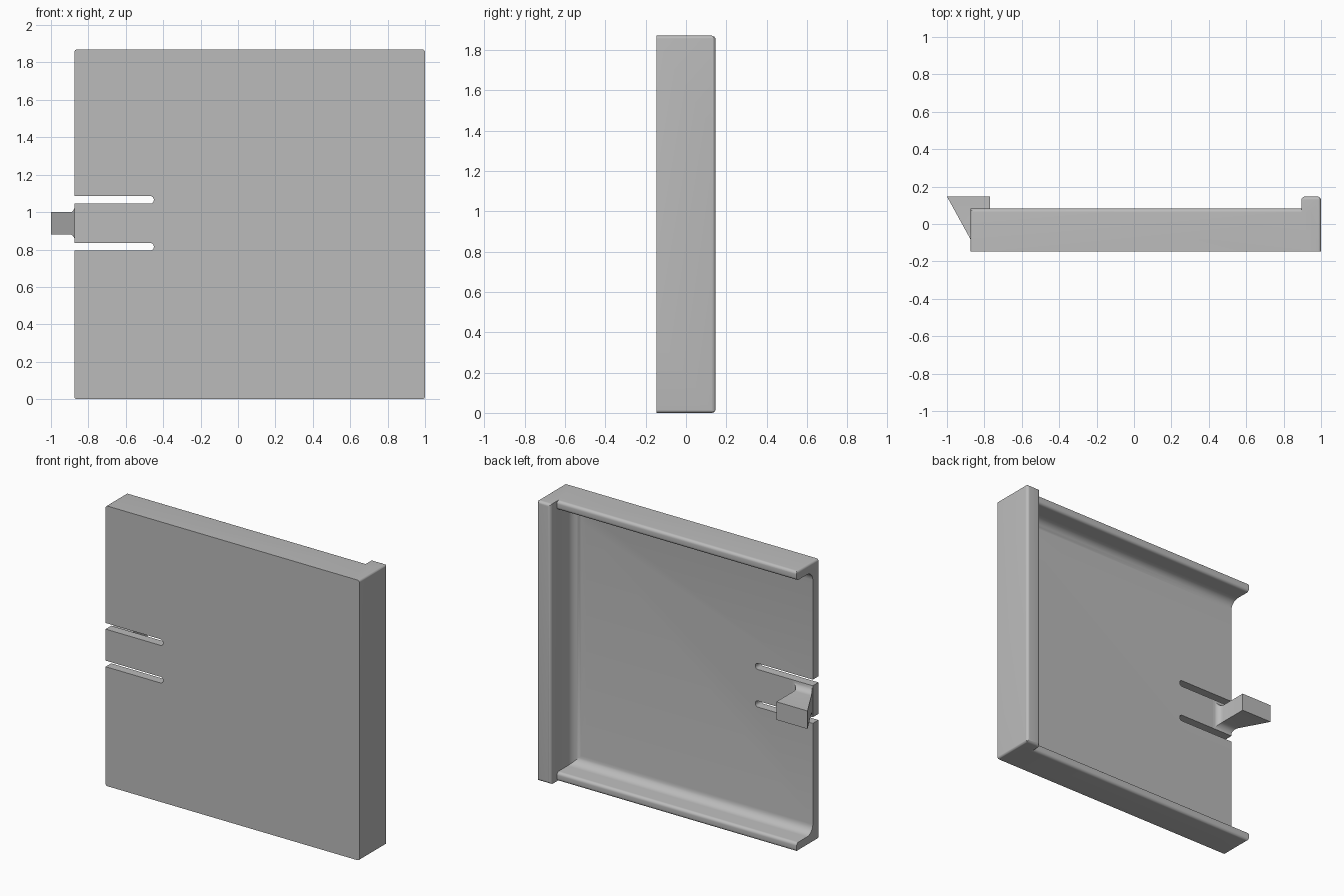
import bpy, bmesh, math
from mathutils import Vector

cube = bpy.data.objects.get("Cube")
if cube:
    bpy.data.objects.remove(cube, do_unlink=True)

grey = bpy.data.materials.new("plain_grey")
grey.use_nodes = True
grey.diffuse_color = (0.5, 0.5, 0.5, 1)
grey.node_tree.nodes["Principled BSDF"].inputs["Base Color"].default_value = (0.5, 0.5, 0.5, 1)

# Main dimensions
LEFT, RIGHT, HEIGHT = -0.875, 1.0, 1.87
FRONT, BACK, RIM, FLOOR = -0.147, 0.147, 0.083, -0.088
WALL, LIP_X = 0.06, 0.895
ROUND, FILLET = 0.02, 0.06
MID_Z = 0.94


def make_object(name, bm):
    bmesh.ops.recalc_face_normals(bm, faces=bm.faces[:])
    mesh = bpy.data.meshes.new(name)
    bm.to_mesh(mesh)
    bm.free()
    mesh.materials.append(grey)
    obj = bpy.data.objects.new(name, mesh)
    bpy.context.collection.objects.link(obj)
    return obj


def round_corners(corners, steps=6):
    """Turn (u, v, radius) corners into an outline with arcs (right angles)."""
    outline = []
    for i, (u, v, r) in enumerate(corners):
        p = Vector((u, v))
        if r == 0:
            outline.append(p)
            continue
        a = (Vector(corners[i - 1][:2]) - p).normalized() * r
        b = (Vector(corners[(i + 1) % len(corners)][:2]) - p).normalized() * r
        for k in range(steps + 1):
            t = math.pi / 2 * k / steps
            outline.append(p + a * (1 - math.sin(t)) + b * (1 - math.cos(t)))
    return outline


def prism(name, corners, axis, start, end):
    """Extrude a rounded outline along x, y or z."""
    place = {"x": lambda u, v, w: (w, u, v),
             "y": lambda u, v, w: (u, w, v),
             "z": lambda u, v, w: (u, v, w)}[axis]
    bm = bmesh.new()
    face = bm.faces.new([bm.verts.new(place(p.x, p.y, start)) for p in round_corners(corners)])
    moved = bmesh.ops.extrude_face_region(bm, geom=[face])["geom"]
    bmesh.ops.translate(bm, verts=[g for g in moved if isinstance(g, bmesh.types.BMVert)],
                        vec=place(0, 0, end - start))
    return make_object(name, bm)


def combine(target, tool, operation):
    mod = target.modifiers.new(operation, "BOOLEAN")
    mod.operation, mod.object, mod.solver = operation, tool, "EXACT"
    bpy.context.view_layer.objects.active = target
    bpy.ops.object.modifier_apply(modifier=mod.name)
    bpy.data.objects.remove(tool, do_unlink=True)


# Front plate with top and bottom rims, one channel section along x
panel = prism("panel", [
    (FRONT, 0, 0), (RIM, 0, ROUND), (RIM, WALL, ROUND), (FLOOR, WALL, FILLET),
    (FLOOR, HEIGHT - WALL, FILLET), (RIM, HEIGHT - WALL, ROUND),
    (RIM, HEIGHT, ROUND), (FRONT, HEIGHT, 0)], "x", LEFT - 0.05, 0.95)

# Tall side wall with rounded back edges
bm = bmesh.new()
bmesh.ops.create_cube(bm, size=1)
for v in bm.verts:
    v.co = (RIGHT if v.co.x > 0 else LIP_X, BACK if v.co.y > 0 else FRONT,
            HEIGHT if v.co.z > 0 else 0)
back_edges = [e for e in bm.edges if all(v.co.y > 0 for v in e.verts)]
bmesh.ops.bevel(bm, geom=back_edges, offset=ROUND, segments=6, profile=0.5, affect="EDGES")
combine(panel, make_object("side_wall", bm), "UNION")

# Inner fillet between side wall and floor
fillet = prism("wall_fillet", [
    (0.8, FRONT + 0.02, 0), (0.94, FRONT + 0.02, 0), (0.94, FLOOR + FILLET, 0),
    (LIP_X, FLOOR + FILLET, 0), (LIP_X, FLOOR, FILLET), (0.8, FLOOR, 0)],
    "z", 0.02, HEIGHT - 0.02)
combine(panel, fillet, "UNION")

# Softened outline corners
r = 0.015
outline = prism("outline", [(LEFT, 0, r), (RIGHT, 0, r), (RIGHT, HEIGHT, r), (LEFT, HEIGHT, r)],
                "y", FRONT - 0.1, BACK + 0.1)
combine(panel, outline, "INTERSECT")

# Two slots that free the spring tab
for side in (-1, 1):
    low, high = sorted((MID_Z + side * 0.105, MID_Z + side * 0.146))
    end_r = (high - low) / 2 - 0.0005
    slot = prism("slot", [(-1.1, low, 0), (-0.45, low, end_r), (-0.45, high, end_r),
                          (-1.1, high, 0)], "y", FRONT - 0.1, BACK + 0.1)
    combine(panel, slot, "DIFFERENCE")

# Wedge-shaped clip, lofted from the tab to its tip with a flared foot
bm = bmesh.new()
foot = 0.045
levels = [FLOOR - 0.02] + [FLOOR + foot * (1 - math.cos(math.pi / 2 * k / 6)) for k in range(7)]
rings = []
for y in levels + [BACK]:
    h = min(max(y - FLOOR, 0), foot)
    flare = foot - math.sqrt(foot ** 2 - (foot - h) ** 2)
    x0 = min(-1 + (BACK - y) * 0.55, LEFT + 0.003)
    x1, half = -0.77 + flare, 0.06 + flare
    rings.append([bm.verts.new((x, y, MID_Z + z)) for x, z in
                  ((x0, -half), (x1, -half), (x1, half), (x0, half))])
for a, b in zip(rings, rings[1:]):
    for i in range(4):
        j = (i + 1) % 4
        bm.faces.new((a[i], a[j], b[j], b[i]))
bm.faces.new(rings[0])
bm.faces.new(rings[-1])
clip = make_object("clip", bm)

# Smooth rounds, crisp edges
bpy.ops.object.select_all(action="DESELECT")
for obj in (panel, clip):
    obj.select_set(True)
bpy.context.view_layer.objects.active = panel
bpy.ops.object.shade_smooth_by_angle(angle=math.radians(30))
